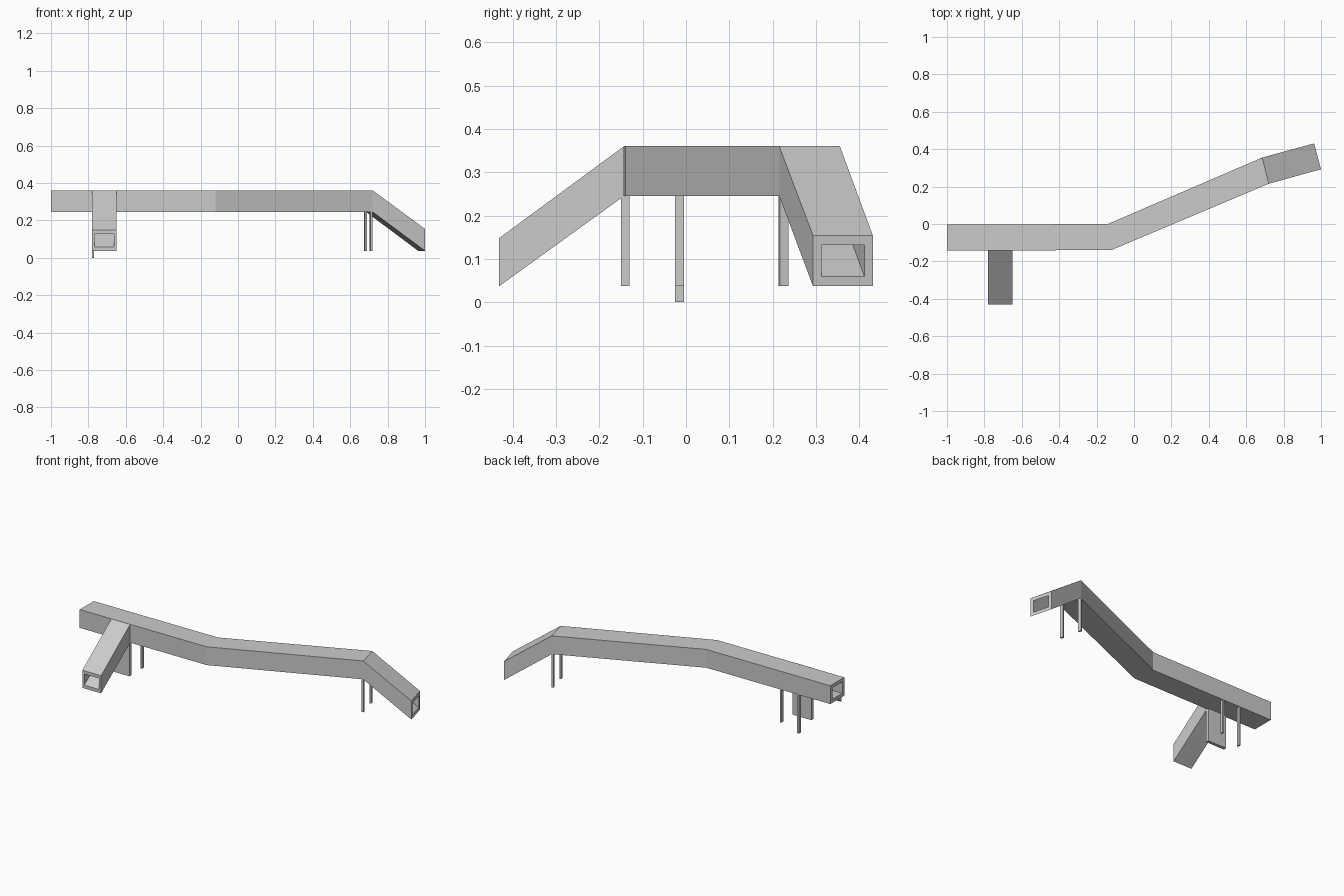
import bpy, bmesh, math
from mathutils import Vector, Matrix

if "Cube" in bpy.data.objects:
    bpy.data.objects.remove(bpy.data.objects["Cube"])


def hollow_tube(name, sections, side_wall, slab):
    """Skin a hollow box through sections (side A xy, side B xy, z bottom, z top)."""
    bm = bmesh.new()
    rings = []
    for a, b, z0, z1 in sections:
        a, b = Vector(a), Vector(b)
        inset = (b - a).normalized() * side_wall
        ring = []
        for p, q, lo, hi in ((a, b, z0, z1),
                             (a + inset, b - inset, z0 + slab, z1 - slab)):
            ring.append([bm.verts.new((c.x, c.y, z))
                         for c, z in ((p, lo), (q, lo), (q, hi), (p, hi))])
        rings.append(ring)
    for r, s in zip(rings, rings[1:]):
        for k in (0, 1):
            for i in range(4):
                j = (i + 1) % 4
                bm.faces.new((r[k][i], r[k][j], s[k][j], s[k][i]))
    # Frame-shaped rims at both open ends
    for r in (rings[0], rings[-1]):
        for i in range(4):
            j = (i + 1) % 4
            bm.faces.new((r[0][i], r[0][j], r[1][j], r[1][i]))
    bmesh.ops.recalc_face_normals(bm, faces=bm.faces)
    return add_object(name, bm)


def box(name, center, size, z0, z1, angle=0.0):
    bm = bmesh.new()
    mat = (Matrix.Translation((center[0], center[1], (z0 + z1) / 2))
           @ Matrix.Rotation(angle, 4, 'Z')
           @ Matrix.Diagonal((size[0], size[1], z1 - z0, 1)))
    bmesh.ops.create_cube(bm, size=1, matrix=mat)
    return add_object(name, bm)


def add_object(name, bm):
    mesh = bpy.data.meshes.new(name)
    bm.to_mesh(mesh)
    bm.free()
    obj = bpy.data.objects.new(name, mesh)
    bpy.context.collection.objects.link(obj)
    return obj


DECK, ROOF, FOOT = 0.245, 0.36, 0.037

# Covered walkway: straight run, bent run, then the descending end ramp
hollow_tube("walkway", [
    ((-1.0, -0.143), (-1.0, -0.004), DECK, ROOF),
    ((-0.12, -0.139), (-0.14, 0.0), DECK, ROOF),
    ((0.72, 0.215), (0.685, 0.355), DECK, ROOF),
    ((1.0, 0.293), (0.963, 0.431), FOOT, 0.154),
], 0.02, 0.022)

# Side ramp leading down to the front
hollow_tube("side_ramp", [
    ((-0.78, -0.143), (-0.65, -0.143), DECK, ROOF),
    ((-0.78, -0.431), (-0.65, -0.431), FOOT, 0.148),
], 0.014, 0.021)

# Support panel under the top of the side ramp
box("support_panel", (-0.715, -0.14), (0.13, 0.02), FOOT, DECK)

# Posts under the straight run (the outer one reaches lower)
box("post_left_outer", (-0.775, -0.015), (0.011, 0.02), 0.0, DECK + 0.005)
box("post_left_inner", (-0.655, -0.015), (0.011, 0.02), FOOT, DECK + 0.005)

# Posts under the top of the end ramp, turned with it
for side, center in (("front", (0.712, 0.225)), ("back", (0.682, 0.344))):
    box("post_right_" + side, center, (0.011, 0.02), FOOT, DECK + 0.005,
        math.radians(15))
